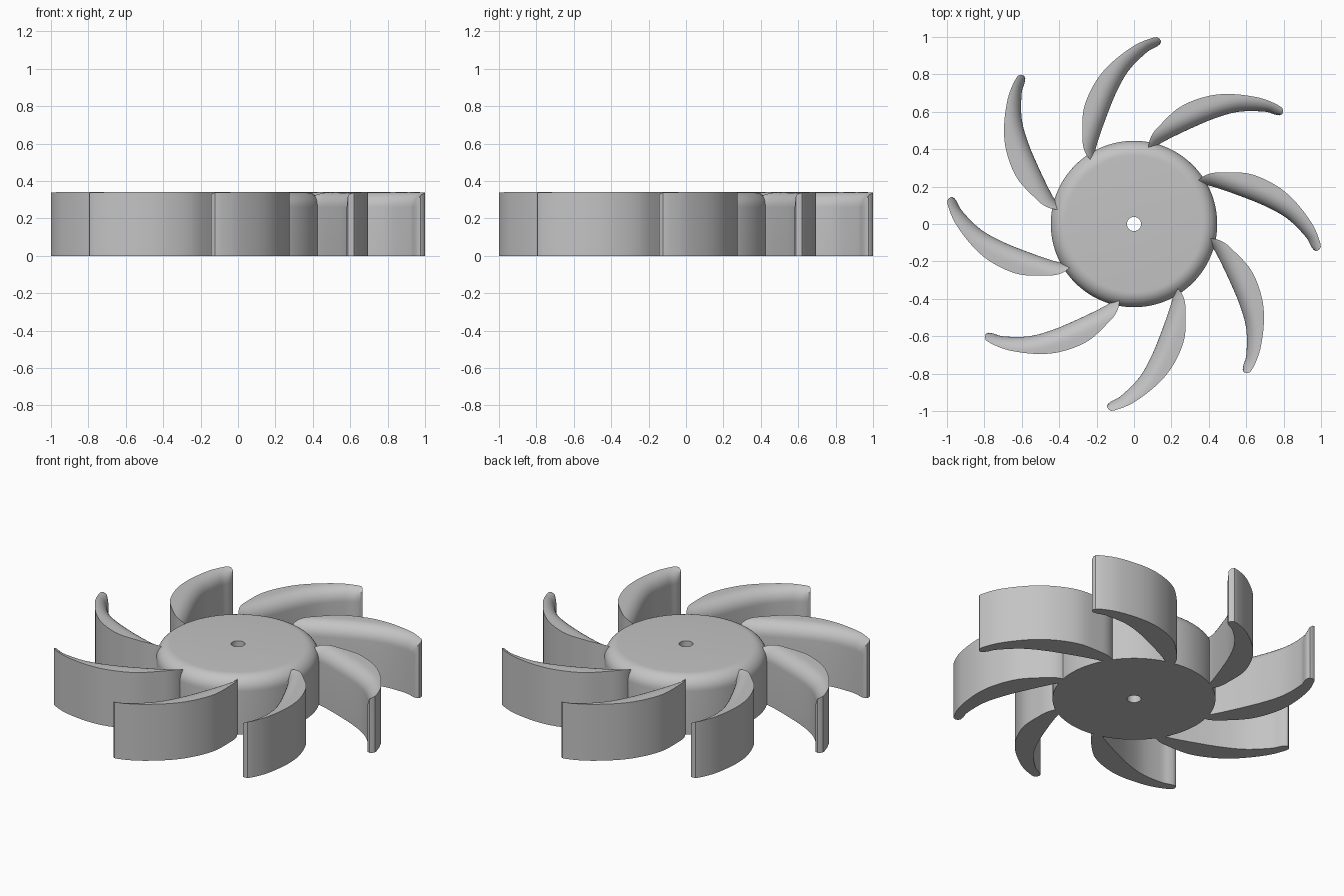
import bpy, bmesh, math
from mathutils import Vector

if "Cube" in bpy.data.objects:
    bpy.data.objects.remove(bpy.data.objects["Cube"])

H = 0.34        # overall height
FILLET = 0.08   # rounding of hub rim and blade inner edge

grey = bpy.data.materials.new("plain grey")
grey.diffuse_color = (0.55, 0.55, 0.55, 1)
grey.use_nodes = True
grey.node_tree.nodes["Principled BSDF"].inputs["Base Color"].default_value = grey.diffuse_color


def finish(name, bm, angle=35):
    bmesh.ops.remove_doubles(bm, verts=bm.verts, dist=1e-5)
    bmesh.ops.dissolve_degenerate(bm, dist=1e-5, edges=bm.edges)
    bmesh.ops.recalc_face_normals(bm, faces=bm.faces)
    me = bpy.data.meshes.new(name)
    bm.to_mesh(me)
    bm.free()
    me.materials.append(grey)
    for p in me.polygons:
        p.use_smooth = True
    me.set_sharp_from_angle(angle=math.radians(angle))
    return me


def add(name, me, turn=0.0):
    ob = bpy.data.objects.new(name, me)
    ob.rotation_euler.z = turn
    bpy.context.collection.objects.link(ob)
    return ob


def bridge(bm, rings, close):
    """Quads between successive closed rings of vertices."""
    pairs = list(zip(rings, rings[1:])) + ([(rings[-1], rings[0])] if close else [])
    for a, b in pairs:
        for j in range(len(a)):
            k = (j + 1) % len(a)
            bm.faces.new((a[j], a[k], b[k], b[j]))


def curve(points, n):
    """Smooth curve through the points, resampled evenly by length."""
    p = [Vector(q) for q in points]
    p = [2 * p[0] - p[1]] + p + [2 * p[-1] - p[-2]]
    dense = []
    for i in range(1, len(p) - 2):
        a, b, c, d = p[i - 1:i + 3]
        for s in range(20):
            t = s / 20
            dense.append(0.5 * (2 * b + (c - a) * t + (2 * a - 5 * b + 4 * c - d) * t * t
                                + (3 * b - a - 3 * c + d) * t ** 3))
    dense.append(p[-2])
    run = [0.0]
    for a, b in zip(dense, dense[1:]):
        run.append(run[-1] + (b - a).length)
    out, i = [], 0
    for k in range(n + 1):
        s = run[-1] * k / n
        while i < len(run) - 2 and run[i + 1] < s:
            i += 1
        out.append(dense[i].lerp(dense[i + 1], (s - run[i]) / (run[i + 1] - run[i])))
    return out


# Hub: lathed disc with rounded top rim and a through bore
R, BORE, SEG = 0.445, 0.038, 96
profile = [(BORE, 0), (R, 0)]
for i in range(11):
    a = math.pi / 2 * i / 10
    profile.append((R - FILLET + FILLET * math.cos(a), H - FILLET + FILLET * math.sin(a)))
profile.append((BORE, H))
bm = bmesh.new()
rings = [[bm.verts.new((r * math.cos(t), r * math.sin(t), z)) for r, z in profile]
         for t in (2 * math.pi * i / SEG for i in range(SEG))]
bridge(bm, rings, True)
add("hub", finish("hub", bm))

# Blade: curved vane, sharp on the convex edge, rounded over on the concave edge
N, ARC = 56, 10
convex = curve([(.085, .37), (.078, .42), (.095, .475), (.14, .53), (.245, .625),
                (.38, .68), (.513, .695), (.674, .674), (.78, .63), (.797, .605),
                (.793, .588), (.778, .581)], N)
concave = curve([(.085, .37), (.115, .41), (.16, .441), (.28, .5), (.427, .563),
                 (.56, .6), (.695, .601), (.75, .586), (.778, .581)], N)
bm = bmesh.new()
rings = []
for c, d in zip(convex, concave):
    w = (c - d).length
    ring = [bm.verts.new((*c, 0)), bm.verts.new((*d, 0))]
    for j in range(ARC + 1):
        f = 1 - math.cos(math.pi / 2 * j / ARC)
        x = min(w * f, FILLET)
        z = H - FILLET + math.sqrt(max(0, FILLET ** 2 - (FILLET - x) ** 2))
        ring.append(bm.verts.new((*d.lerp(c, f), z)))
    rings.append(ring)
bridge(bm, rings, False)
blade = finish("blade", bm)
for i in range(8):
    add(f"blade_{i + 1}", blade, i * math.pi / 4)
